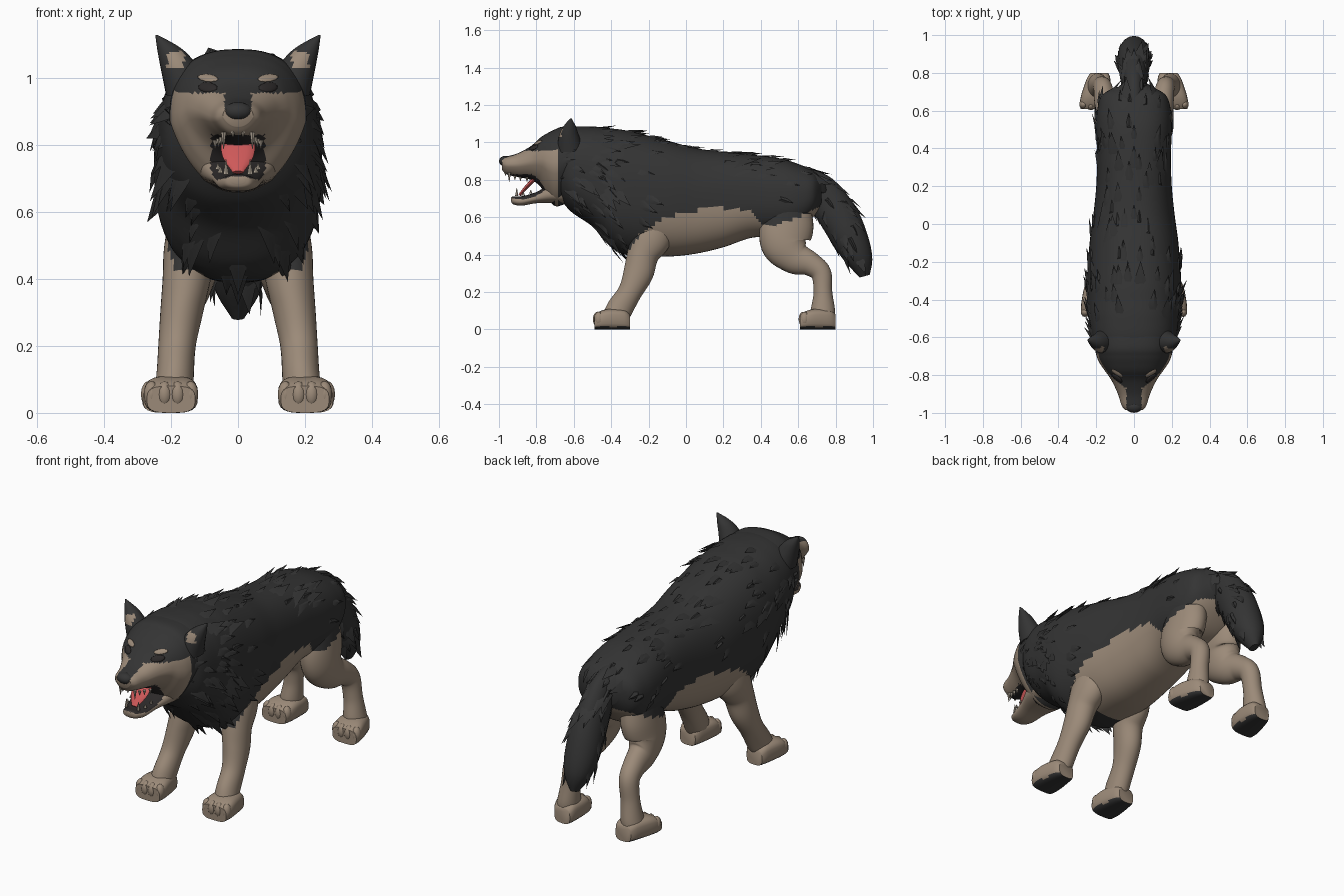
import bpy, bmesh, math, random
from mathutils import Vector, Matrix
from mathutils.bvhtree import BVHTree

if "Cube" in bpy.data.objects:
    bpy.data.objects.remove(bpy.data.objects["Cube"])
rng = random.Random(4)
X, Y, Z = Vector((1, 0, 0)), Vector((0, 1, 0)), Vector((0, 0, 1))


def material(name, *rgb):
    m = bpy.data.materials.new(name)
    m.use_nodes = True
    m.diffuse_color = (*rgb, 1)
    m.node_tree.nodes["Principled BSDF"].inputs["Base Color"].default_value = (*rgb, 1)
    return m


DARK = material("charcoal fur", .034, .034, .034)
TAN = material("tan fur", .33, .255, .19)
PINK = material("pink tongue", .62, .1, .1)
MOUTH = material("mouth black", .025, .022, .022)
TOOTH = material("ivory teeth", .42, .36, .29)


def finish(name, bm, mats, rule=None, crease=.8):
    """Turn a bmesh into an object, coloured by rule, with sharp creases kept."""
    bmesh.ops.recalc_face_normals(bm, faces=bm.faces)
    for f in bm.faces:
        f.smooth = True
        if rule:
            f.material_index = int(rule(f.calc_center_median(), f.normal))
    for e in bm.edges:
        e.smooth = e.calc_face_angle(0) < crease
    mesh = bpy.data.meshes.new(name)
    bm.to_mesh(mesh)
    bm.free()
    for m in mats:
        mesh.materials.append(m)
    ob = bpy.data.objects.new(name, mesh)
    bpy.context.scene.collection.objects.link(ob)


def resample(rings, k):
    """Catmull-Rom curve through the ring centres and radii."""
    r = [Vector(q) for q in rings]
    r = [r[0]] + r + [r[-1]]
    out = []
    for a, b, c, d in zip(r, r[1:], r[2:], r[3:]):
        for t in (i / k for i in range(k)):
            out.append((2*b + (c-a)*t + (2*a - 5*b + 4*c - d)*t*t + (3*b - a - 3*c + d)*t**3) / 2)
    return out + [r[-1]]


def loft(name, rings, mats, rule=None, sides=20, k=4, power=2, axis=None, taper=0):
    """Skin of superellipse rings (x, y, z, half width, half depth), narrowed below by taper."""
    rs = resample(rings, k)
    bm, grid = bmesh.new(), []
    for i, r in enumerate(rs):
        lo, hi = rs[max(i-1, 0)], rs[min(i+1, len(rs)-1)]
        t = axis or Vector((0, hi[1]-lo[1], hi[2]-lo[2])).normalized()
        up = X.cross(t)
        row = []
        for j in range(sides):
            c, s = math.cos(math.tau*j/sides), math.sin(math.tau*j/sides)
            u = math.copysign(abs(c)**(2/power), c) * r[3]
            v = math.copysign(abs(s)**(2/power), s) * r[4]
            u *= 1 - taper * max(0, -(up*v).z / r[4])
            row.append(bm.verts.new(Vector(r[:3]) + X*u + up*v))
        grid.append(row)
    for a, b in zip(grid, grid[1:]):
        for j in range(sides):
            n = (j+1) % sides
            bm.faces.new((a[j], a[n], b[n], b[j]))
    bm.faces.new(grid[0])
    bm.faces.new(grid[-1])
    points = [[v.co.copy() for v in row] for row in grid]
    finish(name, bm, mats, rule)
    return points


def sections(rows):
    """Rows of (y, bottom, top, half width) to rings."""
    return [(0, y, (lo+hi)/2, w, (hi-lo)/2) for y, lo, hi, w in rows]


def tufts(name, grid, count, size, allow, droop=0):
    """Scatter pointed locks of fur that follow the skin backwards."""
    bm = bmesh.new()
    while count:
        i, j = rng.randrange(2, len(grid)-2), rng.randrange(len(grid[0]))
        p = grid[i][j]
        if not allow(p):
            continue
        count -= 1
        normal = (p - sum(grid[i], Vector()) / len(grid[i])).normalized()
        flow = (grid[i+1][j] - p).normalized()
        flow = (flow - Z*droop*(1 - max(normal.z, 0))).normalized()
        side = normal.cross(flow).normalized()
        length = size * rng.uniform(.7, 1.3)
        base = p - normal*.015
        a, b, c, tip = (bm.verts.new(q) for q in (
            base - side*length*.3, base + side*length*.3, p + normal*.008 + flow*length*.35,
            p + flow*length + normal*length*rng.uniform(.05, .2)))
        for f in ((a, b, c), (a, c, tip), (b, tip, c), (a, tip, b)):
            bm.faces.new(f)
    finish(name, bm, [DARK])


# Coat line: height where dark fur meets tan fur along the flank
COAT = [(-.42, .34), (-.3, .43), (-.25, .5), (-.15, .58), (0, .63), (.2, .65),
        (.34, .635), (.4, .565), (.47, .55), (.6, .6), (.74, .67)]


def coat(p, n=None):
    """True (dark) above the coat line and over the chest."""
    if p.y < -.4:
        return True
    for (y0, z0), (y1, z1) in zip(COAT, COAT[1:]):
        if p.y <= y1:
            return p.z > z0 + (z1-z0)*(p.y-y0)/(y1-y0)
    return True


def leg_coat(p, n):
    return p.z > .4 and coat(p)


# Body
body = loft("body", sections([
    (-.70, .74, 1.03, .15), (-.62, .635, 1.08, .215), (-.5, .55, 1.085, .238),
    (-.4, .44, 1.075, .248), (-.3, .395, 1.06, .25), (-.1, .39, 1.01, .235),
    (.05, .405, .97, .215), (.2, .44, .95, .2), (.35, .49, .935, .195),
    (.5, .5, .915, .2), (.6, .53, .885, .195), (.68, .6, .85, .17), (.725, .67, .81, .1)]),
    [TAN, DARK], lambda p, n: coat(p) or (p.y < -.2 and abs(p.x) < .11),
    sides=72, k=12, power=2.4, axis=Y)
tufts("back_fur", body, 70, .12, lambda p: p.y > -.55 and p.z > .86)
tufts("flank_fur", body, 40, .11, lambda p: coat(p - Z*.1) and p.y > -.3 and .5 < p.z < .9, .3)
tufts("mane_fur", body, 42, .12, lambda p: -.64 < p.y < -.25 and .7 < p.z < .95, .5)
tufts("chest_fur", body, 24, .1, lambda p: -.62 < p.y < -.35 and p.z < .68, .1)

# Tail
tail = loft("tail", [(0, .62, .8, .055, .07), (0, .72, .735, .06, .095),
                     (0, .815, .605, .08, .105), (0, .88, .48, .088, .095),
                     (0, .93, .37, .07, .07), (0, .955, .285, .02, .028)],
            [DARK], sides=16, k=5)
tufts("tail_fur", tail, 45, .1, lambda p: p.y < .93 and p.z > .38)


# Head: dark crown and bridge, tan cheeks, dark palate
def head_colour(p, n):
    if p.z < .83 and abs(p.x) < .08 and p.y < -.7 and n.z < .2 and (n.z < -.45 or p.y > -.84):
        return 2
    bridge = abs(p.x) < .04 and n.z > .3
    return p.y > -.685 or p.z > .955 or bridge


head = loft("head", sections([
    (-.54, .72, 1.08, .2), (-.65, .67, 1.085, .205), (-.7, .66, 1.07, .198),
    (-.74, .7, 1.05, .18), (-.78, .765, 1.025, .152), (-.83, .8, .98, .118),
    (-.9, .815, .942, .085), (-.96, .83, .925, .066), (-.985, .855, .915, .045)]),
    [TAN, DARK, MOUTH], head_colour, sides=64, k=8, power=2.5, axis=-Y, taper=.35)
loft("lower_jaw", sections([
    (-.64, .67, .8, .12), (-.72, .675, .78, .11), (-.8, .675, .735, .08),
    (-.88, .662, .712, .062), (-.925, .67, .712, .042), (-.935, .685, .705, .02)]),
    [TAN, MOUTH], lambda p, n: n.z > .5 and abs(p.x) < .085 and p.y < -.7,
    sides=32, k=5, power=2.4, axis=-Y)
loft("tongue", [(0, -.73, .825, .032, .012), (0, -.8, .81, .05, .012),
                (0, -.85, .765, .046, .01), (0, -.89, .718, .016, .007)], [PINK], sides=12)
tufts("cheek_fur", [row[::-1] for row in head[::-1]], 16, .08,
      lambda p: -.68 < p.y < -.62 and p.z < .95 and abs(p.x) > .1, .3)


def blob(name, place, mat, segments=12):
    bm = bmesh.new()
    bmesh.ops.create_uvsphere(bm, u_segments=segments, v_segments=8, radius=1, matrix=place)
    finish(name, bm, [mat], crease=2)


def scaled(at, *size):
    return Matrix.Translation(at) @ Matrix.Diagonal((*size, 1))


blob("nose", scaled((0, -.968, .9), .045, .032, .028), DARK)

# Skin of the head, used to seat the eyes
cols = len(head[0])
skin = BVHTree.FromPolygons(
    [p for row in head for p in row],
    [(i*cols+j, i*cols+(j+1) % cols, (i+1)*cols+(j+1) % cols, (i+1)*cols+j)
     for i in range(len(head)-1) for j in range(cols)])

for s, label in ((1, "left"), (-1, "right")):
    # Eye: tan brow above a dark eye
    for part, mat, size, z in (("brow", TAN, (.036, .014, .005), 1),
                               ("eye", MOUTH, (.036, .018, .007), .972)):
        hit, n = skin.ray_cast(Vector((s*.09, -2, z)), Y)[:2]
        n = -n if n.y > 0 else n
        turn = n.to_track_quat("Z", "Y").to_matrix().to_4x4()
        blob(f"{label}_{part}", Matrix.Translation(hit) @ turn
             @ Matrix.Rotation(s*.2, 4, "Z") @ Matrix.Diagonal((*size, 1)), mat)

    # Ear, with a small tan hollow
    loft(f"{label}_ear", [(s*.15, -.62, .95, .065, .07), (s*.175, -.625, 1.03, .056, .055),
                          (s*.203, -.62, 1.085, .038, .033), (s*.243, -.615, 1.128, .004, .004)],
         [DARK, TAN], lambda p, n: n.y < -.5 and 1.03 < p.z < 1.08 and .16 < abs(p.x) < .21,
         sides=24, k=8)

    # Teeth: upper and lower fangs and the rows behind them
    bm = bmesh.new()
    for x, y, z, h in ((.043, -.945, .83, -.05), (.05, -.915, .82, -.025), (.058, -.885, .815, -.025),
                       (.068, -.85, .81, -.025), (.015, -.965, .84, -.02), (.036, -.905, .72, .045),
                       (.053, -.87, .72, .02), (.06, -.83, .73, .02)):
        bmesh.ops.create_cone(bm, cap_ends=True, segments=6, radius1=.009, radius2=.001, depth=abs(h),
                              matrix=Matrix.Translation((s*x, y, z+h/3))
                              @ Matrix.Rotation(math.pi if h < 0 else 0, 4, "X"))
    finish(f"{label}_teeth", bm, [TOOTH])

    # Legs
    loft(f"{label}_front_leg", [
        (s*.13, -.15, .64, .065, .09), (s*.142, -.185, .5, .078, .11), (s*.153, -.23, .4, .072, .085),
        (s*.168, -.255, .3, .064, .08), (s*.182, -.3, .2, .056, .064),
        (s*.188, -.355, .11, .056, .07), (s*.195, -.385, .05, .06, .065)],
        [TAN, DARK], leg_coat, sides=32, k=7)
    loft(f"{label}_hind_leg", [
        (s*.1, .55, .7, .08, .11), (s*.115, .54, .56, .085, .142), (s*.13, .53, .46, .08, .13),
        (s*.143, .585, .385, .066, .092), (s*.155, .665, .35, .056, .065), (s*.165, .722, .3, .05, .055),
        (s*.178, .732, .2, .048, .05), (s*.19, .732, .1, .055, .065), (s*.198, .73, .04, .06, .06)],
        [TAN, DARK], leg_coat, sides=32, k=7)

    # Paws with dark soles and rounded toes, the hind pair splayed
    for part, x, y, splay in (("front", .2, -.4, 0), ("hind", .198, .7, .15)):
        rows = ((.1, .08, .046), (.07, .105, .062), (-.01, .11, .078), (-.06, .098, .08), (-.09, .08, .072))
        loft(f"{label}_{part}_paw", [(s*(x - splay*d), y+d, h/2, w, h/2) for d, h, w in rows],
             [TAN, DARK], lambda p, n: n.z < -.7 or p.z < .015, sides=24, power=3.2, axis=-Y)
        for t in (-1.5, -.5, .5, 1.5):
            blob(f"{label}_{part}_toe", scaled((s*(x + splay*.07) + t*.039, y-.075+abs(t)*.006, .055),
                                               .024, .026, .04), TAN, 10)
